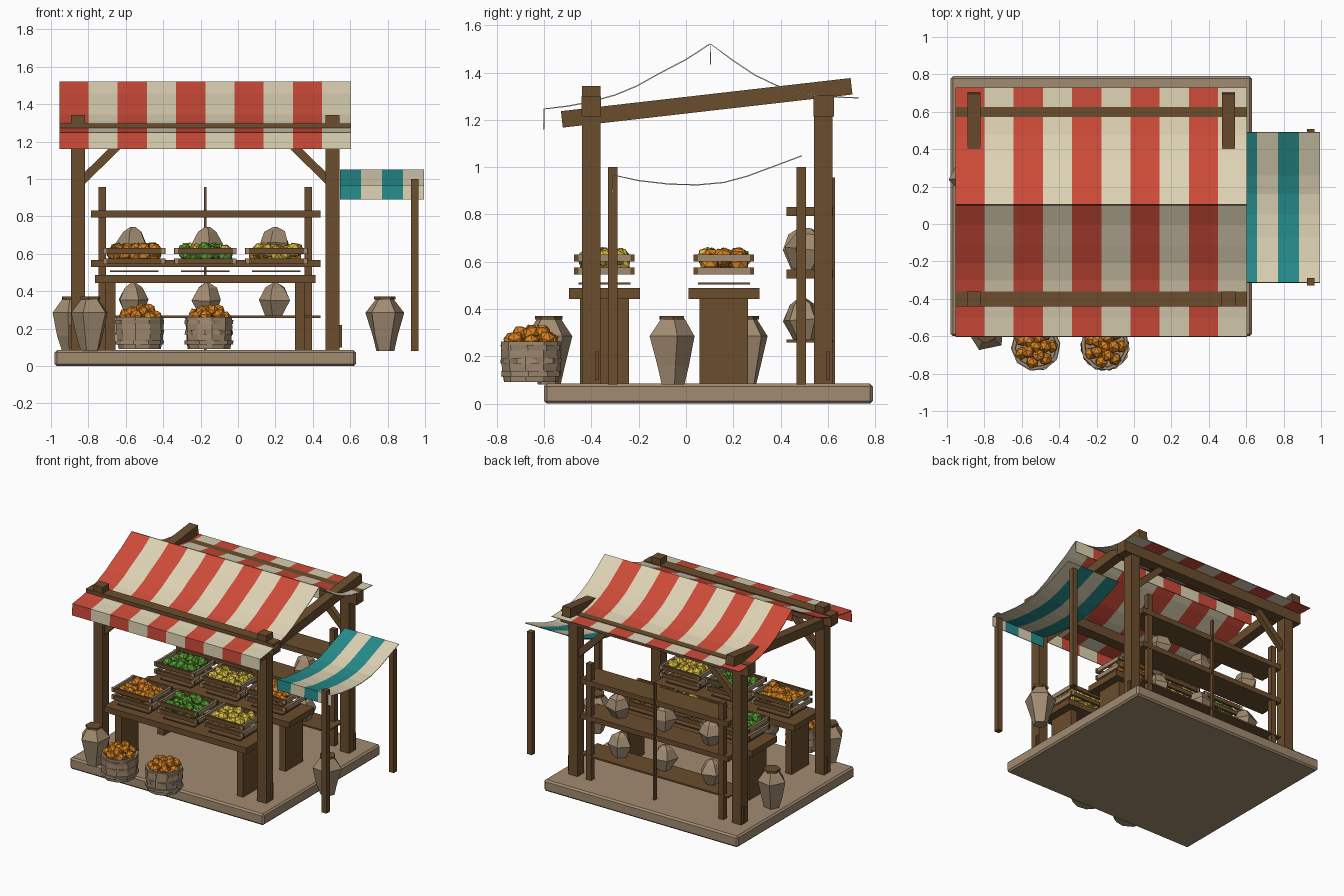
import bpy, bmesh, math, random
from mathutils import Vector, Matrix

if "Cube" in bpy.data.objects:
    bpy.data.objects.remove(bpy.data.objects["Cube"])

random.seed(4)


def mat(name, rgb):
    m = bpy.data.materials.new(name)
    m.diffuse_color = (*rgb, 1)
    m.use_nodes = True
    m.node_tree.nodes["Principled BSDF"].inputs["Base Color"].default_value = m.diffuse_color
    return m


WOOD = mat("dark wood", (0.147, 0.075, 0.027))
TAN = mat("tan", (0.36, 0.26, 0.165))
RED = mat("red cloth", (0.61, 0.07, 0.04))
CREAM = mat("cream cloth", (0.72, 0.645, 0.456))
TEAL = mat("teal cloth", (0.02, 0.26, 0.26))
ORANGE = mat("orange fruit", (0.68, 0.22, 0.015))
GREEN = mat("green fruit", (0.09, 0.305, 0.032))
YELLOW = mat("yellow fruit", (0.70, 0.50, 0.05))


def finish(name, bm, *mats):
    bmesh.ops.recalc_face_normals(bm, faces=bm.faces)
    me = bpy.data.meshes.new(name)
    bm.to_mesh(me)
    bm.free()
    for m in mats:
        me.materials.append(m)
    ob = bpy.data.objects.new(name, me)
    bpy.context.collection.objects.link(ob)
    return ob


def box(name, x, y, z, m=WOOD):
    """Box from (min, max) pairs."""
    bm = bmesh.new()
    bmesh.ops.create_cube(bm, size=1)
    for v in bm.verts:
        v.co = [(a + b) / 2 + c * (b - a) for (a, b), c in zip((x, y, z), v.co)]
    return finish(name, bm, m)


def beam(name, a, b, w, h, m=WOOD):
    """Rectangular bar between two points."""
    a, b = Vector(a), Vector(b)
    bm = bmesh.new()
    bmesh.ops.create_cube(bm, size=1)
    d = b - a
    side = d.cross(Vector((0, 0, 1))).normalized()
    up = side.cross(d).normalized()
    for v in bm.verts:
        v.co = (a + b) / 2 + d * v.co.x + side * w * v.co.y + up * h * v.co.z
    return finish(name, bm, m)


def cloth(name, x0, x1, profile, n, mats):
    """Striped sheet: a (y, z) profile swept along x."""
    bm = bmesh.new()
    cols = [[bm.verts.new((x0 + (x1 - x0) * i / n, y, z)) for y, z in profile]
            for i in range(n + 1)]
    for i in range(n):
        for j in range(len(profile) - 1):
            f = bm.faces.new((cols[i][j], cols[i + 1][j],
                              cols[i + 1][j + 1], cols[i][j + 1]))
            f.material_index = i % 2
    ob = finish(name, bm, *mats)
    s = ob.modifiers.new("thickness", 'SOLIDIFY')
    s.thickness, s.offset = 0.005, 0


def rings(name, loc, levels, sides, m, jitter=0.0, tilt=0.0):
    """Lathed low-poly body from (radius, height) levels."""
    bm = bmesh.new()
    turn = random.random() * 6
    prev = None
    for r, z in levels:
        ring = []
        for k in range(sides):
            a = turn + math.tau * k / sides
            q = r * (1 + random.uniform(-jitter, jitter))
            ring.append(bm.verts.new((q * math.cos(a), q * math.sin(a), z)))
        if prev:
            for k in range(sides):
                l = (k + 1) % sides
                bm.faces.new((prev[k], prev[l], ring[l], ring[k]))
        else:
            bm.faces.new(ring)
        prev = ring
    bm.faces.new(prev)
    bm.transform(Matrix.Translation(loc) @ Matrix.Rotation(tilt, 4, 'X'))
    return finish(name, bm, m)


def fruit(name, spots, r, m):
    bm = bmesh.new()
    for p in spots:
        rot = Matrix.Rotation(random.random() * 6, 4, Vector((random.random(), 1, random.random())))
        bmesh.ops.create_icosphere(bm, subdivisions=1, radius=r,
                                   matrix=Matrix.Translation(p) @ rot)
    finish(name, bm, m)


# Floor slab
slab = box("floor", (-0.98, 0.63), (-0.60, 0.79), (0, 0.085), TAN)
bev = slab.modifiers.new("edge", 'BEVEL')
bev.width, bev.segments = 0.012, 1

# Frame: posts, rafters, braces, cross beams
for side, x in (("left", -0.855), ("right", 0.505)):
    inward = 1 if x < 0 else -1
    box(f"front_post_{side}", (x - .038, x + .038), (-.44, -.362), (.08, 1.343))
    box(f"back_post_{side}", (x - .038, x + .038), (.542, .62), (.08, 1.30))
    beam(f"rafter_{side}", (x, -.525, 1.202), (x, .70, 1.342), .07, .07)
    for end, y in (("front", -.40), ("back", .58)):
        beam(f"brace_{end}_{side}", (x + inward * .02, y, .99),
             (x + inward * .25, y, 1.215), .04, .045)
        box(f"post_peg_{end}_{side}", (x - inward * .05, x - inward * .036),
            (y + .015, y + .03), (.1, .22))
box("front_beam", (-.955, .605), (-.442, -.36), (1.215, 1.298))
box("back_beam", (-.955, .605), (.54, .625), (1.215, 1.302))

# Main canopy, two sheets with hanging edges
cloth("front_canopy", -.955, .605,
      [(.10, 1.52), (0, 1.455), (-.115, 1.395), (-.21, 1.342), (-.30, 1.305),
       (-.40, 1.277), (-.50, 1.258), (-.60, 1.246), (-.602, 1.16)], 10, (RED, CREAM))
cloth("back_canopy", -.955, .605,
      [(.103, 1.435), (.105, 1.52), (.20, 1.45), (.29, 1.39), (.38, 1.347), (.475, 1.315),
       (.58, 1.298), (.73, 1.293)], 10, (RED, CREAM))

# Side awning and its poles
cloth("side_awning", .545, .995,
      [(-.312, .89), (-.31, .967), (-.2, .943), (-.07, .928), (.05, .925), (.16, .935),
       (.26, .962), (.37, 1.003), (.49, 1.048)], 4, (TEAL, CREAM))
for end, y in (("front", -.31), ("back", .487)):
    box(f"awning_pole_{end}", (.926, .966), (y - .02, y + .02), (.08, 1.0))

# Two counters with slab legs and fruit crates
for row, cy, kinds in (("front", -.345, (ORANGE, GREEN, YELLOW)),
                       ("back", .16, (GREEN, YELLOW, ORANGE))):
    box(f"{row}_counter_top", (-.765, .415), (cy - .15, cy + .15), (.443, .488))
    for side, x in (("left", -.682), ("right", .33)):
        box(f"{row}_counter_leg_{side}", (x - .026, x + .026), (cy - .103, cy + .103), (.08, .444))
    for i, m in enumerate(kinds):
        cx = -.555 + .38 * i
        tag = f"{row}_crate_{i + 1}"
        box(f"{tag}_bottom", (cx - .13, cx + .13), (cy - .11, cy + .11), (.504, .512))
        for z in (.545, .60):
            for s in (-1, 1):
                y, x = cy + s * .118, cx + s * .155
                box(f"{tag}_long_slat", (cx - .168, cx + .168), (y - .008, y + .008), (z, z + .03))
                box(f"{tag}_end_slat", (x - .008, x + .008), (cy - .128, cy + .128),
                    (z, z + .03), TAN)
        spots = [(cx + .05 * (c - 2) + random.uniform(-.01, .01),
                  cy + .062 * (d - 1) + random.uniform(-.01, .01),
                  .585 + random.uniform(0, .04)) for c in range(5) for d in range(3)]
        fruit(f"{tag}_fruit", spots, .042, m)

# Rear shelf rack
for z0, z1 in ((.258, .27), (.53, .568), (.793, .832)):
    box("rack_shelf", (-.785, .44), (.425, .622), (z0, z1))
for x in (-.725, .375):
    box("rack_post", (x - .02, x + .02), (.58, .62), (.08, .957))
box("rack_middle_rod", (-.181, -.169), (.605, .63), (.08, .957))

# Sacks on the shelves
for z in (.27, .568):
    for x in (-.56, -.165, .2):
        rings("shelf_sack", (x, .50, z),
              [(.05, 0), (.085, .085), (.055, .15), (.015, .175)], 5, TAN, .15,
              random.uniform(-.1, .1))

# Floor sacks with flat lids
for x, y in ((-.79, -.58), (-.89, .25), (.785, -.06)):
    rings("floor_sack", (x, y, .08),
          [(.05, 0), (.075, .08), (.105, .205), (.05, .28)], 5, TAN, .08)
    rings("sack_lid", (x, y, .355), [(.058, 0), (.058, .016)], 6, WOOD)

# Baskets of oranges with woven bands
for x in (-.525, -.155):
    y = -.655
    rings("basket", (x, y, .092),
          [(.115, 0), (.124, .05), (.127, .11), (.128, .17), (.112, .17), (.105, .13)],
          10, TAN, .02)
    for z in (.115, .17, .225):
        rings("basket_band", (x, y, z), [(.13, 0), (.131, .022)], 10, TAN, .025)
    spots = [(x, y, .295)]
    for n, r in ((5, .05), (7, .085)):
        spots += [(x + r * math.cos(k * math.tau / n), y + r * math.sin(k * math.tau / n),
                   .335 - r * .8 + random.uniform(-.01, .01)) for k in range(n)]
    fruit("basket_fruit", spots, .036, ORANGE)
